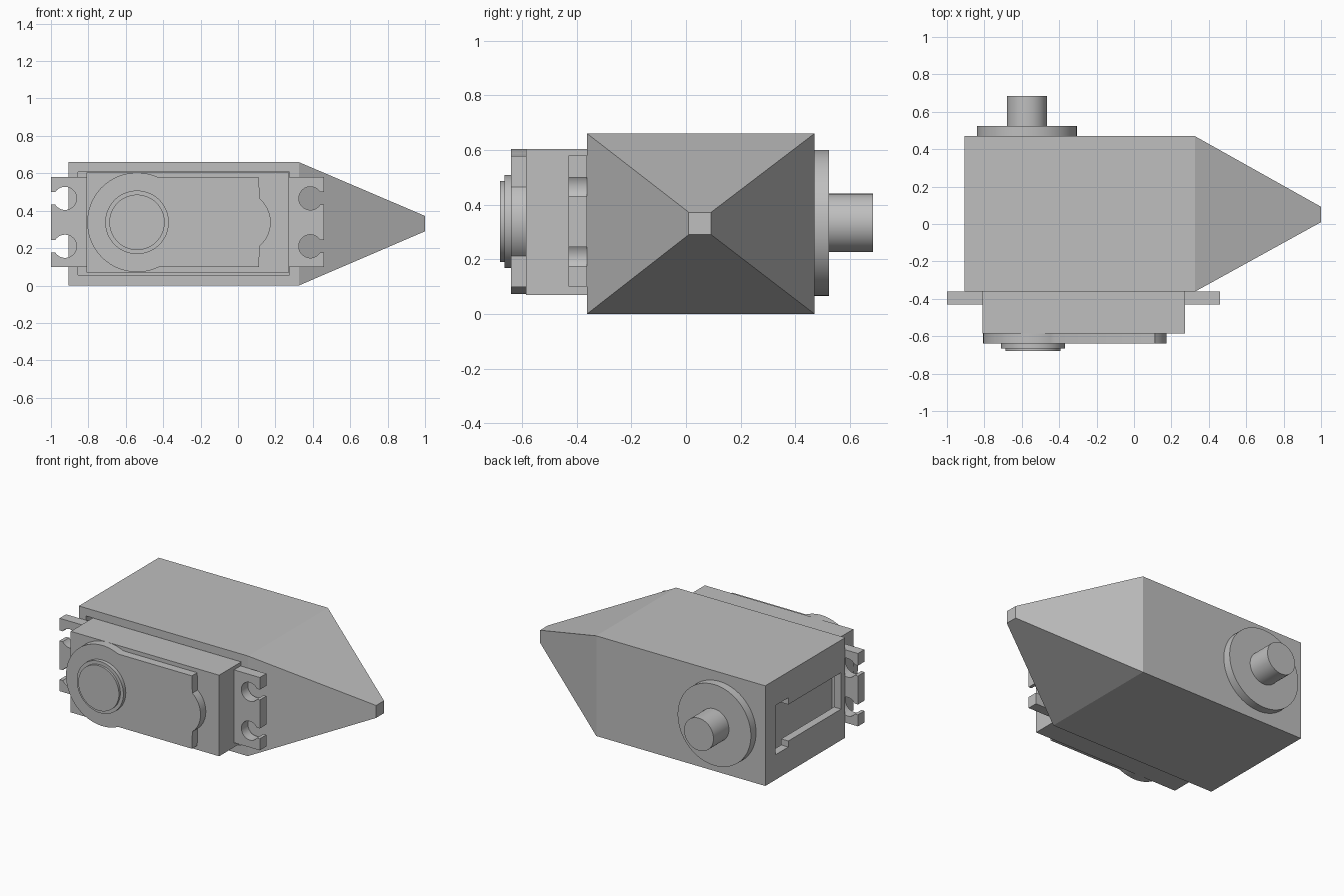
import bpy, bmesh, math

if "Cube" in bpy.data.objects:
    bpy.data.objects.remove(bpy.data.objects["Cube"])

gray = bpy.data.materials.new("plain gray")
gray.diffuse_color = (0.52, 0.52, 0.52, 1)
gray.use_nodes = True
gray.node_tree.nodes["Principled BSDF"].inputs["Base Color"].default_value = gray.diffuse_color


def finish(name, bm, smooth=False):
    bmesh.ops.recalc_face_normals(bm, faces=bm.faces)
    mesh = bpy.data.meshes.new(name)
    bm.to_mesh(mesh)
    bm.free()
    mesh.materials.append(gray)
    ob = bpy.data.objects.new(name, mesh)
    bpy.context.collection.objects.link(ob)
    if smooth:
        bpy.ops.object.select_all(action='DESELECT')
        ob.select_set(True)
        bpy.context.view_layer.objects.active = ob
        bpy.ops.object.shade_smooth_by_angle(angle=math.radians(30))
    return ob


def extrude_y(name, profile, y0, y1, smooth=False):
    """Extrude an (x, z) outline from y0 to y1."""
    bm = bmesh.new()
    face = bm.faces.new([bm.verts.new((x, y0, z)) for x, z in profile])
    out = bmesh.ops.extrude_face_region(bm, geom=[face])
    moved = [v for v in out["geom"] if isinstance(v, bmesh.types.BMVert)]
    bmesh.ops.translate(bm, verts=moved, vec=(0, y1 - y0, 0))
    return finish(name, bm, smooth)


def arc(cx, cz, r, a0, a1, n):
    return [(cx + r * math.cos(a0 + (a1 - a0) * i / n),
             cz + r * math.sin(a0 + (a1 - a0) * i / n)) for i in range(n + 1)]


def disc(name, cx, cz, r, y0, y1):
    return extrude_y(name, arc(cx, cz, r, 0, math.tau, 64)[:-1], y0, y1, True)


def box(name, x0, x1, y0, y1, z0, z1):
    return extrude_y(name, [(x0, z0), (x1, z0), (x1, z1), (x0, z1)], y0, y1)


def cut(target, cutter):
    cutter.hide_render = True
    mod = target.modifiers.new("cut", 'BOOLEAN')
    mod.operation, mod.solver, mod.object = 'DIFFERENCE', 'EXACT', cutter
    bpy.context.view_layer.objects.active = target
    bpy.ops.object.modifier_apply(modifier=mod.name)
    bpy.data.objects.remove(cutter)


# Housing: box that tapers to a small square tip
bm = bmesh.new()
rings = []
for x, y0, y1, z0, z1 in [(-0.907, -0.362, 0.47, 0, 0.66),
                          (0.325, -0.362, 0.47, 0, 0.66),
                          (1.0, 0.01, 0.092, 0.29, 0.372)]:
    rings.append([bm.verts.new((x, y, z)) for y, z in
                  [(y0, z0), (y1, z0), (y1, z1), (y0, z1)]])
for a, b in zip(rings, rings[1:]):
    for i in range(4):
        j = (i + 1) % 4
        bm.faces.new((a[i], a[j], b[j], b[i]))
bm.faces.new(rings[0])
bm.faces.new(rings[-1])
housing = finish("housing", bm)

# Pocket for the motor and the stepped cable opening in the end wall
cut(housing, box("pocket_cutter", -0.855, 0.275, -0.5, 0.37, 0.055, 0.608))
cut(housing, box("wide_slot_cutter", -1.0, -0.84, 0.23, 0.365, 0.165, 0.49))
cut(housing, box("narrow_slot_cutter", -1.0, -0.84, -0.32, 0.24, 0.205, 0.445))

# Motor case
box("motor_case", -0.81, 0.272, -0.585, 0.35, 0.07, 0.604)

# Mounting ears with keyhole notches at both ends
MID = 0.338


def ear(name, inner, outer, hole_x):
    s = 1 if outer > inner else -1
    r, half = 0.062, 0.034
    gap = math.asin(half / r)
    profile = [(inner, 0.10), (outer, 0.10)]
    for cz in (MID - 0.128, MID + 0.128):
        notch = arc(0, 0, r, -gap, gap - math.tau, 24)
        notch = [(hole_x + s * x, cz + z) for x, z in notch]
        profile += [(outer, cz - half)] + notch + [(outer, cz + half)]
    profile += [(outer, 0.58), (inner, 0.58)]
    return extrude_y(name, profile, -0.43, -0.362, True)


ear("left_ear", -0.80, -1.0, -0.925)
ear("right_ear", 0.26, 0.46, 0.387)

# Raised gear cover: big round end, straight middle, small round end
R, CX, HALF = 0.266, -0.54, 0.24
a = math.asin(HALF / R)
b = math.asin(0.127 / 0.165)
cover = arc(CX, MID, R, a, math.tau - a, 48)
cover += [(0.112, MID - HALF)]
cover += arc(0.01, MID, 0.165, -b, b, 16)
cover += [(0.112, MID + HALF)]
extrude_y("gear_cover", cover, -0.64, -0.585, True)

# Output boss on the front
disc("output_boss", CX, MID, 0.17, -0.665, -0.64)
disc("output_cap", CX, MID, 0.148, -0.68, -0.665)

# Flange and pivot shaft on the back
disc("back_flange", -0.573, 0.333, 0.267, 0.47, 0.524)
disc("pivot_shaft", -0.573, 0.333, 0.107, 0.524, 0.685)
